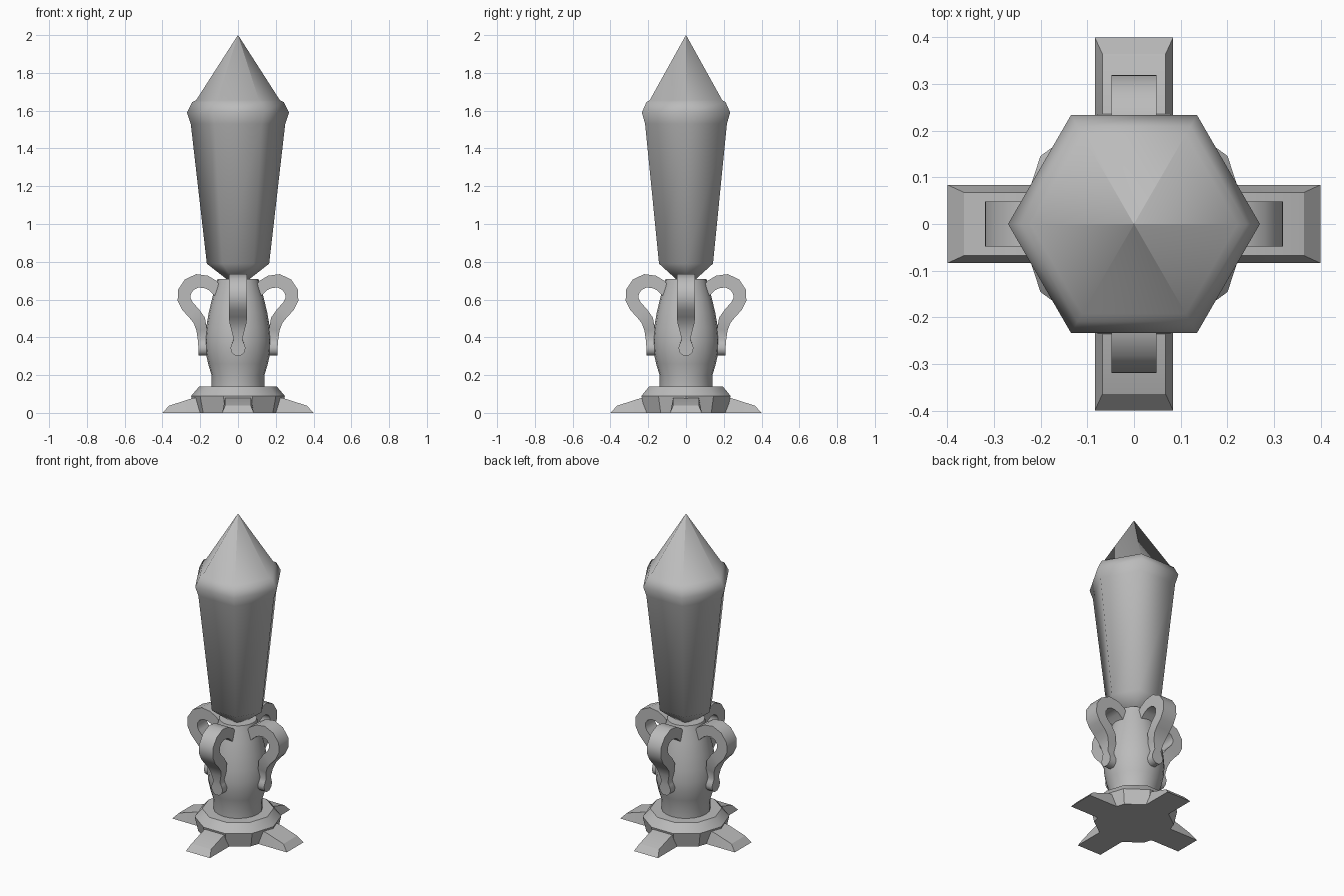
import bpy, bmesh, math
from mathutils import Matrix

cube = bpy.data.objects.get("Cube")
if cube:
    bpy.data.objects.remove(cube, do_unlink=True)

GREY = (0.5, 0.5, 0.5, 1)
stone = bpy.data.materials.new("plain grey")
stone.use_nodes = True
stone.diffuse_color = GREY
stone.node_tree.nodes["Principled BSDF"].inputs["Base Color"].default_value = GREY


def finish(name, bm, angle):
    bmesh.ops.remove_doubles(bm, verts=bm.verts, dist=0.0001)
    bmesh.ops.recalc_face_normals(bm, faces=bm.faces)
    mesh = bpy.data.meshes.new(name)
    bm.to_mesh(mesh)
    bm.free()
    mesh.materials.append(stone)
    obj = bpy.data.objects.new(name, mesh)
    bpy.context.collection.objects.link(obj)
    bpy.ops.object.select_all(action='DESELECT')
    obj.select_set(True)
    bpy.context.view_layer.objects.active = obj
    bpy.ops.object.shade_smooth_by_angle(angle=math.radians(angle))
    return obj


def loft(bm, rings):
    """Skin a list of equally long vertex rings and cap both ends."""
    rings = [[bm.verts.new(p) for p in ring] for ring in rings]
    n = len(rings[0])
    for a, b in zip(rings, rings[1:]):
        for i in range(n):
            j = (i + 1) % n
            bm.faces.new((a[i], a[j], b[j], b[i]))
    bm.faces.new(rings[0])
    bm.faces.new(rings[-1])


def turned(name, profile, sides, angle):
    bm = bmesh.new()
    steps = [2 * math.pi * i / sides for i in range(sides)]
    loft(bm, [[(r * math.cos(a), r * math.sin(a), z) for a in steps]
              for r, z in profile])
    return finish(name, bm, angle)


# Six-sided crystal with a raised band and pointed tip
turned("crystal", [(0.05, 0.70), (0.165, 0.79), (0.25, 1.53), (0.27, 1.59),
                   (0.242, 1.645), (0.222, 1.655), (0.0005, 2.0)], 6, 65)

# Rounded vase-like body
turned("body", [(0.14, 0.12), (0.14, 0.20), (0.158, 0.26), (0.171, 0.32),
                (0.175, 0.38), (0.169, 0.45), (0.155, 0.53), (0.136, 0.61),
                (0.118, 0.67), (0.108, 0.71)], 20, 40)

# Ten-sided foot plate with a chamfered top
turned("base", [(0.228, 0.0), (0.248, 0.09), (0.205, 0.14)], 10, 30)

# Handle stations: radius, height, half thickness, half width
HANDLE = [(0.10, 0.64, 0.030, 0.048), (0.135, 0.675, 0.032, 0.048),
          (0.17, 0.694, 0.034, 0.048), (0.215, 0.699, 0.036, 0.048),
          (0.258, 0.679, 0.036, 0.048), (0.284, 0.64, 0.036, 0.048),
          (0.285, 0.60, 0.035, 0.048), (0.268, 0.565, 0.034, 0.048),
          (0.235, 0.53, 0.034, 0.048), (0.205, 0.49, 0.033, 0.045),
          (0.192, 0.44, 0.028, 0.034), (0.188, 0.39, 0.025, 0.023),
          (0.187, 0.37, 0.024, 0.031), (0.187, 0.345, 0.023, 0.040),
          (0.187, 0.32, 0.022, 0.034), (0.187, 0.303, 0.022, 0.014)]


def handle_rings():
    rings = []
    for i, (r, z, t, w) in enumerate(HANDLE):
        a, b = HANDLE[max(i - 1, 0)], HANDLE[min(i + 1, len(HANDLE) - 1)]
        dr, dz = b[0] - a[0], b[1] - a[1]
        length = math.hypot(dr, dz)
        nr, nz = -dz / length * t, dr / length * t
        rings.append([(r + nr, -w, z + nz), (r + nr, w, z + nz),
                      (r - nr, w, z - nz), (r - nr, -w, z - nz)])
    return rings


# Wedge claw: radius, low half width, top half width, top height
CLAW = [(0.15, 0.15, 0.08), (0.24, 0.24, 0.078), (0.40, 0.365, 0.038)]


def claw_rings():
    return [[(low, -0.084, 0), (low, 0.084, 0),
             (top, 0.068, z), (top, -0.068, z)] for low, top, z in CLAW]


# Four handles and four claws around the axis
for k, side in enumerate(("left", "back", "right", "front")):
    turn = Matrix.Rotation(k * math.pi / 2, 4, 'Z')
    for part, rings, angle in (("handle", handle_rings(), 45),
                               ("claw", claw_rings(), 25)):
        bm = bmesh.new()
        loft(bm, rings)
        bmesh.ops.transform(bm, matrix=turn, verts=bm.verts)
        finish(side + "_" + part, bm, angle)
